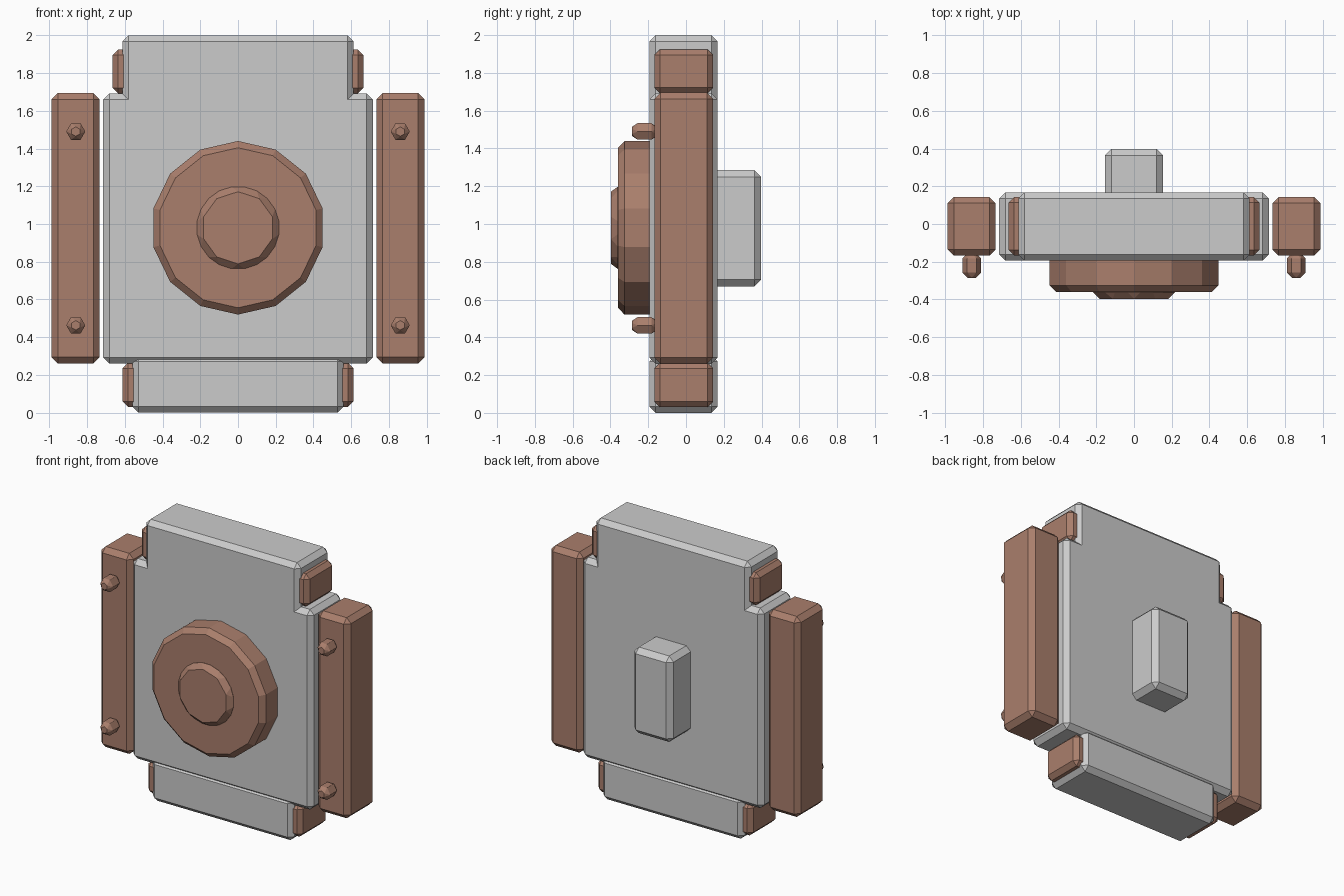
import bpy, bmesh, math

if "Cube" in bpy.data.objects:
    bpy.data.objects.remove(bpy.data.objects["Cube"])

brown = bpy.data.materials.new("brown")
brown.diffuse_color = (0.40, 0.21, 0.15, 1)
brown.use_nodes = True
brown.node_tree.nodes["Principled BSDF"].inputs["Base Color"].default_value = brown.diffuse_color


def prism(name, pts, y0, y1, bevel, mat=None):
    """Extrude an x-z outline along y and chamfer its sharp convex edges."""
    bm = bmesh.new()
    face = bm.faces.new([bm.verts.new((x, y0, z)) for x, z in pts])
    ext = bmesh.ops.extrude_face_region(bm, geom=[face], use_keep_orig=True)
    for v in ext["geom"]:
        if isinstance(v, bmesh.types.BMVert):
            v.co.y = y1
    bmesh.ops.recalc_face_normals(bm, faces=bm.faces)
    bm.normal_update()
    sharp = [e for e in bm.edges if e.calc_face_angle_signed(0) > math.radians(30)]
    bmesh.ops.bevel(bm, geom=sharp, offset=bevel, offset_type='OFFSET', segments=1,
                    profile=0.5, affect='EDGES', clamp_overlap=True)
    bmesh.ops.remove_doubles(bm, verts=bm.verts, dist=0.0005)
    bmesh.ops.recalc_face_normals(bm, faces=bm.faces)
    me = bpy.data.meshes.new(name)
    bm.to_mesh(me)
    bm.free()
    ob = bpy.data.objects.new(name, me)
    bpy.context.collection.objects.link(ob)
    if mat:
        me.materials.append(mat)
    return ob


def box(name, x0, x1, y0, y1, z0, z1, bevel, mat=None):
    return prism(name, [(x0, z0), (x1, z0), (x1, z1), (x0, z1)], y0, y1, bevel, mat)


def disc(name, n, r, x, z, y0, y1, bevel, mat):
    pts = [(x + r * math.sin(2 * math.pi * i / n), z + r * math.cos(2 * math.pi * i / n))
           for i in range(n)]
    return prism(name, pts, y0, y1, bevel, mat)


# Main plate with stepped shoulders
half = [(0.715, 0.26), (0.715, 1.692), (0.613, 1.692), (0.613, 2.0)]
prism("body", half + [(-x, z) for x, z in reversed(half)], -0.194, 0.168, 0.033)

# Lower block and rear block
box("lower_block", -0.56, 0.56, -0.194, 0.168, 0.0, 0.305, 0.033)
box("rear_block", -0.155, 0.155, 0.1, 0.397, 0.67, 1.285, 0.035)

# Round front boss
disc("front_disc", 14, 0.46, 0, 0.98, -0.36, -0.12, 0.035, brown)
disc("front_hub", 10, 0.228, 0, 0.98, -0.397, -0.29, 0.035, brown)

# Side bars, bolts and small side plates on both sides
for side, s in (("left", -1), ("right", 1)):
    box(side + "_bar", s * 0.733, s * 0.988, -0.168, 0.144, 0.26, 1.695, 0.034, brown)
    box(side + "_upper_plate", s * 0.54, s * 0.665, -0.168, 0.144, 1.692, 1.925, 0.03, brown)
    box(side + "_lower_plate", s * 0.49, s * 0.613, -0.168, 0.144, 0.03, 0.264, 0.03, brown)
    for level, z in (("lower", 0.463), ("upper", 1.49)):
        disc(f"{side}_{level}_bolt", 6, 0.058, s * 0.86, z, -0.285, -0.155, 0.0285, brown)
